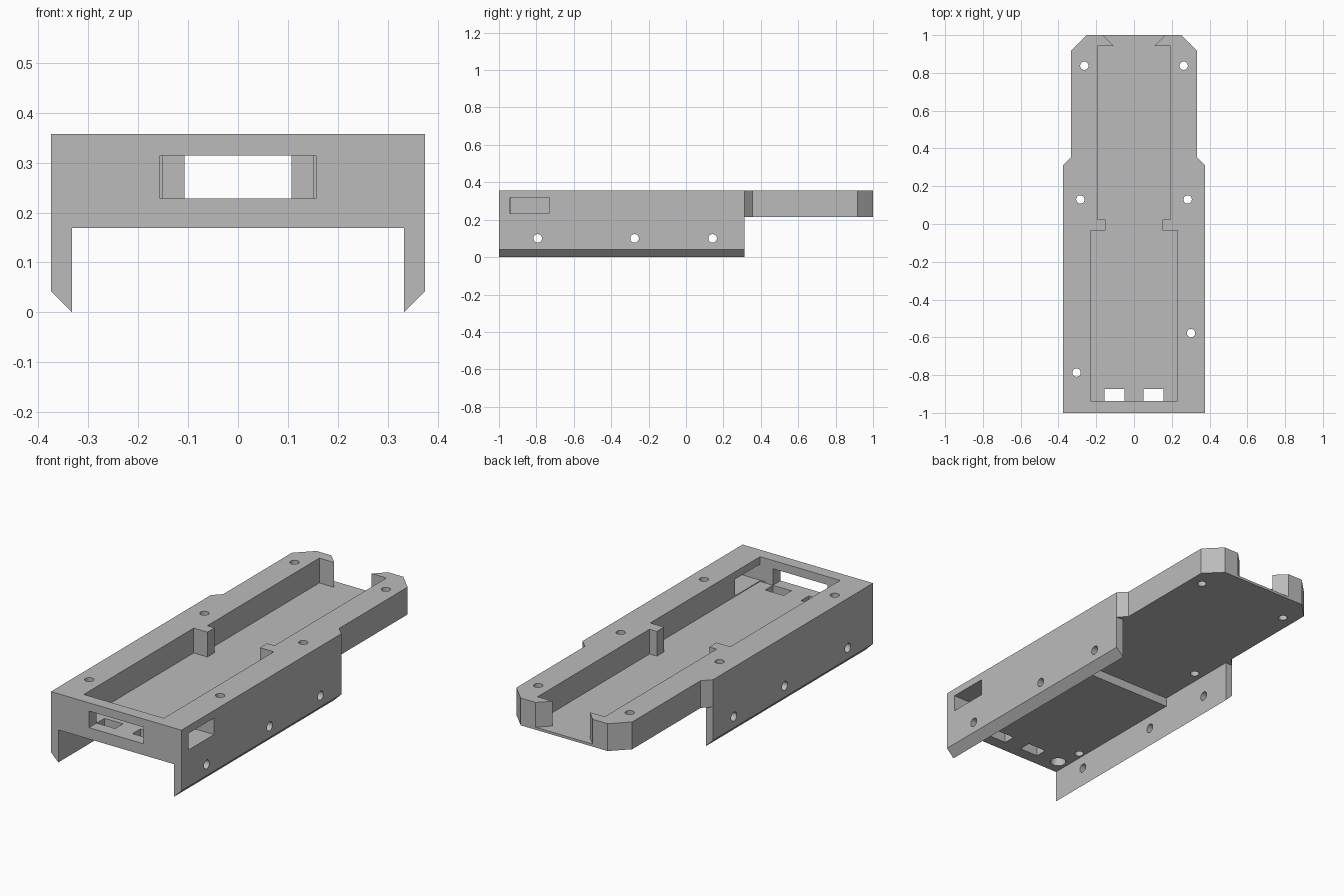
import bpy, bmesh, math
from mathutils import Vector

if "Cube" in bpy.data.objects:
    bpy.data.objects.remove(bpy.data.objects["Cube"])

TOP, FLOOR, DECK, REAR_DECK = 0.357, 0.228, 0.169, 0.215

grey = bpy.data.materials.new("plain grey")
grey.diffuse_color = (0.5, 0.5, 0.5, 1)
grey.use_nodes = True
grey.node_tree.nodes["Principled BSDF"].inputs["Base Color"].default_value = grey.diffuse_color


def prism(name, pts, lo, hi, axis="z"):
    """Extrude a 2D outline along an axis: z uses (x, y), y uses (x, z), x uses (y, z)."""
    place = {"z": lambda a, b, c: (a, b, c),
             "y": lambda a, b, c: (a, c, b),
             "x": lambda a, b, c: (c, a, b)}[axis]
    bm = bmesh.new()
    base = bm.faces.new([bm.verts.new(place(a, b, lo)) for a, b in pts])
    ext = bmesh.ops.extrude_face_region(bm, geom=[base])
    moved = [v for v in ext["geom"] if isinstance(v, bmesh.types.BMVert)]
    bmesh.ops.translate(bm, verts=moved, vec=Vector(place(0, 0, hi - lo)))
    bmesh.ops.recalc_face_normals(bm, faces=bm.faces)
    mesh = bpy.data.meshes.new(name)
    bm.to_mesh(mesh)
    bm.free()
    mesh.materials.append(grey)
    obj = bpy.data.objects.new(name, mesh)
    bpy.context.collection.objects.link(obj)
    return obj


def mirrored(half):
    """Close a right-hand half outline with its mirror image."""
    return half + [(-x, y) for x, y in reversed(half)]


def rect(x0, x1, y0, y1):
    return [(x0, y0), (x1, y0), (x1, y1), (x0, y1)]


def circle(x, y, r, n=32):
    return [(x + r * math.cos(2 * math.pi * i / n),
             y + r * math.sin(2 * math.pi * i / n)) for i in range(n)]


# Stepped outer body with chamfered shoulders and rear corners
body = prism("mounting_tray", mirrored([
    (0.375, -1), (0.375, 0.313), (0.333, 0.355), (0.333, 0.917), (0.25, 1)]), 0, TOP)

cutters = []


def cut(name, *args):
    cutters.append(prism(name + "_cutter", *args))


# Underside: channel between the legs, raised rear deck, space behind the legs
cut("channel", rect(-0.333, 0.333, -1.1, 0.313), -0.1, DECK)
cut("raised_deck", rect(-0.333, 0.333, -0.147, 0.4), -0.1, REAR_DECK)
cut("rear_space", rect(-0.6, 0.6, 0.313, 1.1), -0.1, REAR_DECK)

# Sloped lower edges of the legs
for s in (-1, 1):
    cut("leg_bevel", [(s * 0.333, 0), (s * 0.375, 0.042), (s * 0.475, 0.142),
                      (s * 0.475, -0.142)], -1.1, 0.4, "y")

# Open pocket with a narrow neck and a flared rear mouth
cut("pocket", mirrored([
    (0.23, -0.937), (0.23, -0.035), (0.151, -0.035), (0.151, 0.024), (0.193, 0.024),
    (0.193, 0.943), (0.107, 0.943), (0.164, 1.0), (0.164, 1.1)]), FLOOR, 0.5)

# Front window, right side window and two floor slots
cut("front_window", rect(-0.156, 0.156, FLOOR, 0.314), -1.1, -0.9, "y")
cut("side_window", rect(-0.942, -0.732, 0.232, 0.318), 0.2, 0.5, "x")
for s in (-1, 1):
    cut("floor_slot", rect(s * 0.103 - 0.053, s * 0.103 + 0.053, -0.937, -0.873), 0.1, 0.26)

# Vertical screw holes
for x, y in [(-0.263, 0.838), (0.263, 0.838), (-0.284, 0.13), (0.284, 0.13),
             (-0.304, -0.787), (0.302, -0.578)]:
    cut("screw_hole", circle(x, y, 0.022), 0.1, 0.5)

# Cross holes through both legs
for y in (-0.793, -0.275, 0.142):
    cut("cross_hole", circle(y, 0.1, 0.023), -0.5, 0.5, "x")

# Blind recess under the front left corner
cut("blind_recess", circle(-0.277, -0.917, 0.038), 0.1, 0.23)

# Apply every cut, then discard the cutters
for c in cutters:
    mod = body.modifiers.new(c.name, "BOOLEAN")
    mod.operation, mod.solver, mod.object = "DIFFERENCE", "EXACT", c
bpy.context.view_layer.objects.active = body
body.select_set(True)
for mod in list(body.modifiers):
    bpy.ops.object.modifier_apply(modifier=mod.name)
for c in cutters:
    bpy.data.objects.remove(c)

bpy.ops.object.shade_smooth_by_angle(angle=math.radians(30))
